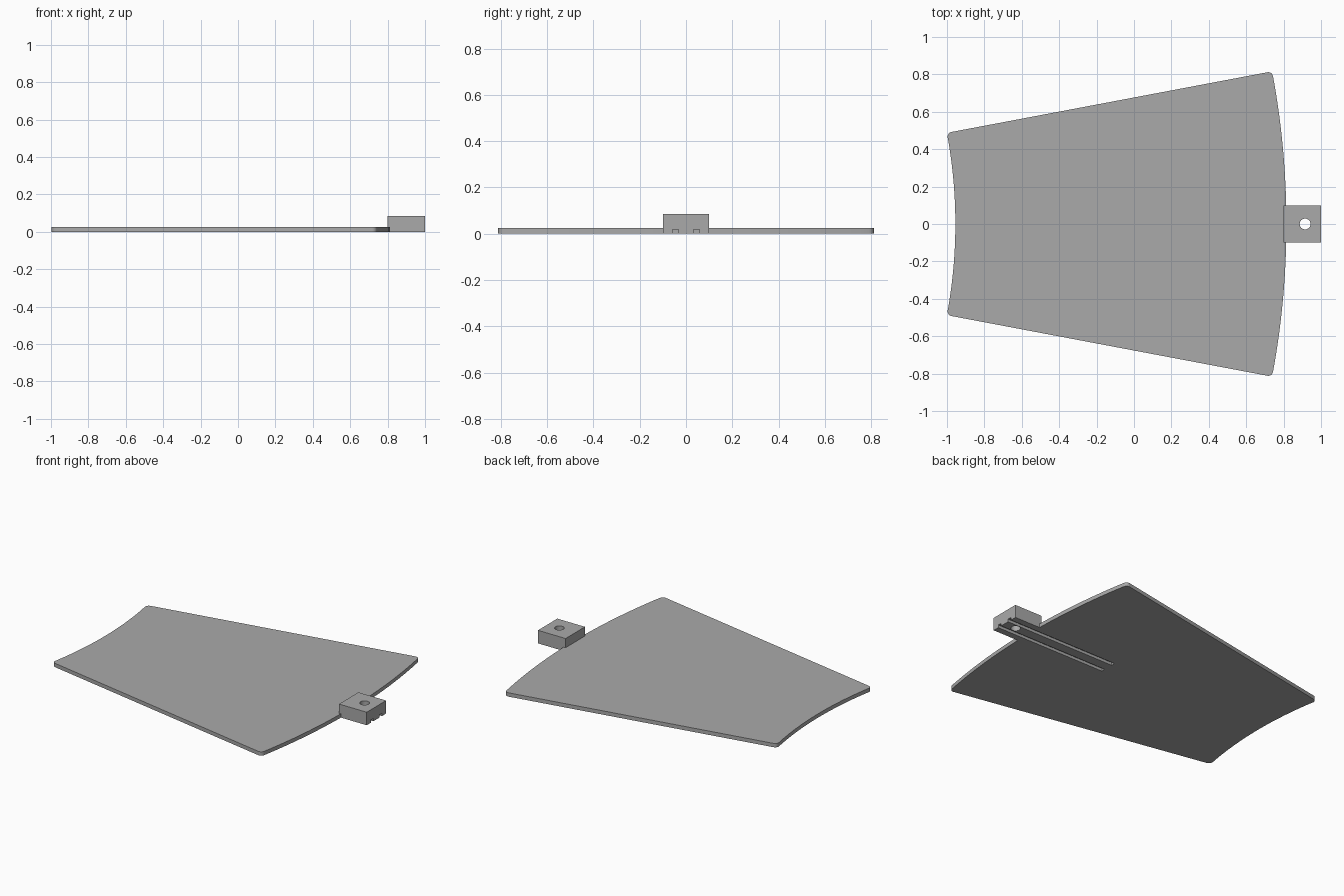
import bpy
import bmesh
from math import sin, cos, radians

cube = bpy.data.objects.get("Cube")
if cube:
    bpy.data.objects.remove(cube, do_unlink=True)

APEX = -3.58                  # centre shared by both arcs
R_IN, R_OUT = 2.625, 4.395
HALF = radians(10.7)
PLATE_H, LUG_H = 0.025, 0.085
STEPS = 24

grey = bpy.data.materials.new("light_grey")
grey.use_nodes = True
colour = (0.40, 0.40, 0.40, 1)
grey.diffuse_color = colour
grey.node_tree.nodes["Principled BSDF"].inputs["Base Color"].default_value = colour


def make(name, bm):
    bmesh.ops.recalc_face_normals(bm, faces=bm.faces)
    mesh = bpy.data.meshes.new(name)
    bm.to_mesh(mesh)
    bm.free()
    mesh.materials.append(grey)
    obj = bpy.data.objects.new(name, mesh)
    bpy.context.collection.objects.link(obj)
    return obj


def box(name, x0, x1, y0, y1, z0, z1):
    bm = bmesh.new()
    bmesh.ops.create_cube(bm, size=1)
    bmesh.ops.scale(bm, vec=(x1 - x0, y1 - y0, z1 - z0), verts=bm.verts)
    bmesh.ops.translate(bm, vec=((x0 + x1) / 2, (y0 + y1) / 2, (z0 + z1) / 2), verts=bm.verts)
    return make(name, bm)


def combine(target, other, operation):
    mod = target.modifiers.new(other.name, "BOOLEAN")
    mod.operation = operation
    mod.solver = "EXACT"
    mod.object = other
    bpy.context.view_layer.objects.active = target
    bpy.ops.object.modifier_apply(modifier=mod.name)
    bpy.data.objects.remove(other, do_unlink=True)


# Ring-sector plate with rounded corners
bm = bmesh.new()
angles = [HALF * (2 * i / STEPS - 1) for i in range(STEPS + 1)]
outline = [(R_OUT, a) for a in angles] + [(R_IN, a) for a in reversed(angles)]
verts = [bm.verts.new((APEX + r * cos(a), r * sin(a), 0)) for r, a in outline]
face = bm.faces.new(verts)
corners = [verts[i] for i in (0, STEPS, STEPS + 1, 2 * STEPS + 1)]
bmesh.ops.bevel(bm, geom=corners, offset=0.025, segments=5, profile=0.5, affect="VERTICES")
up = bmesh.ops.extrude_face_region(bm, geom=bm.faces[:])
bmesh.ops.translate(bm, vec=(0, 0, PLATE_H),
                    verts=[g for g in up["geom"] if isinstance(g, bmesh.types.BMVert)])
plate = make("plate_with_mounting_lug", bm)

# Mounting lug on the wide end
combine(plate, box("lug", 0.8, 1, -0.1, 0.1, 0, LUG_H), "UNION")

# Twin slots along the underside
for side in (-1, 1):
    y = side * 0.045
    combine(plate, box("slot", 0.2, 1.1, y - 0.013, y + 0.013, -0.1, 0.018), "DIFFERENCE")

# Screw hole through the lug
bm = bmesh.new()
bmesh.ops.create_cone(bm, cap_ends=True, segments=32, radius1=0.029, radius2=0.029, depth=0.5)
bmesh.ops.translate(bm, vec=(0.915, 0, 0), verts=bm.verts)
combine(plate, make("screw_hole", bm), "DIFFERENCE")

bpy.ops.object.select_all(action="DESELECT")
plate.select_set(True)
bpy.context.view_layer.objects.active = plate
bpy.ops.object.shade_smooth_by_angle(angle=radians(30))
